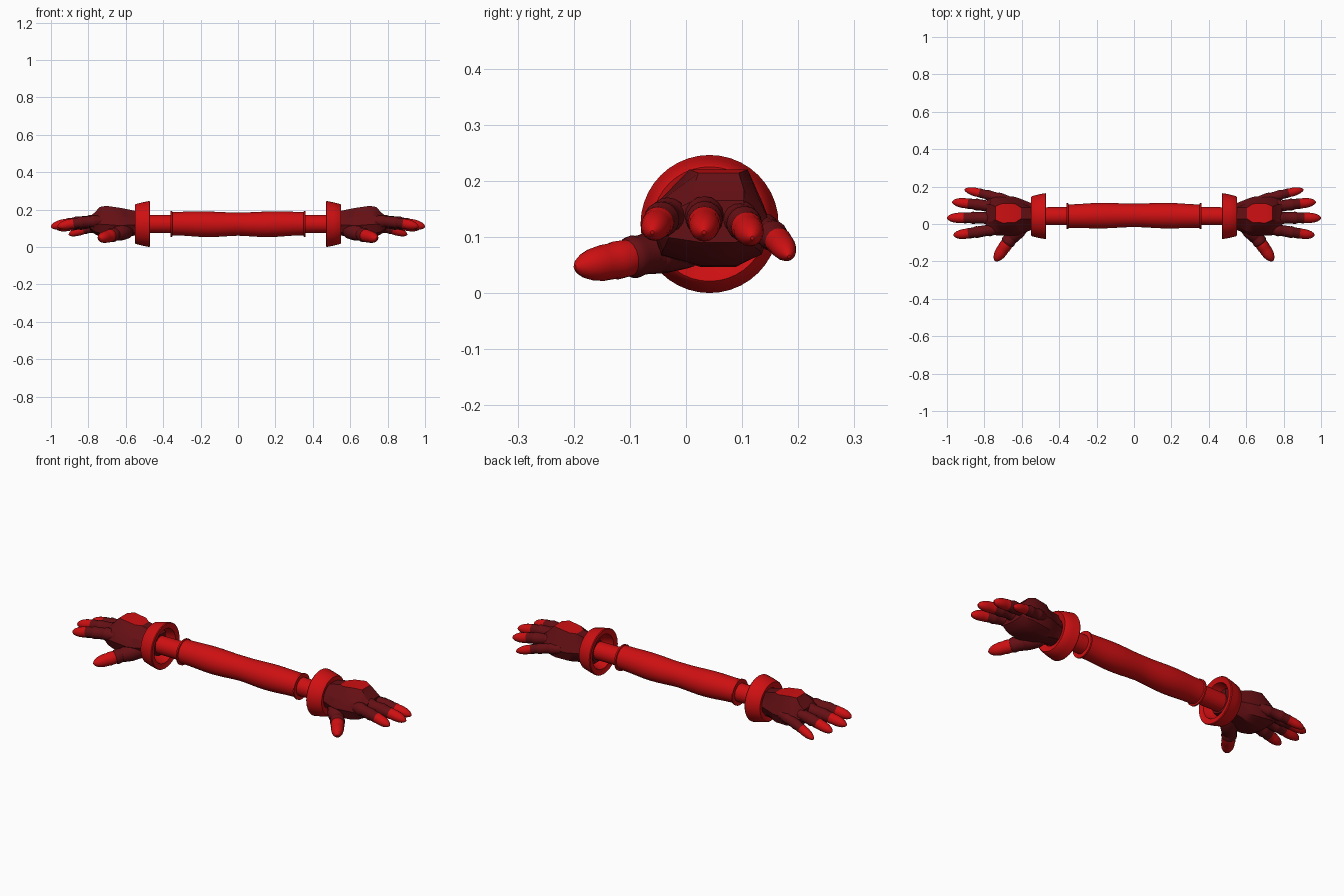
import bpy, bmesh, math
from mathutils import Vector

if "Cube" in bpy.data.objects:
    bpy.data.objects.remove(bpy.data.objects["Cube"], do_unlink=True)

AXIS_Y, AXIS_Z = 0.042, 0.123


def material(name, color):
    m = bpy.data.materials.new(name)
    m.use_nodes = True
    m.diffuse_color = color
    m.node_tree.nodes["Principled BSDF"].inputs["Base Color"].default_value = color
    return m


RED = material("bright red", (0.62, 0.005, 0.006, 1))
DARK = material("dark red", (0.13, 0.005, 0.007, 1))


def loft(name, rings, mats, rule=None, mirror=True, closed=False, angle=35):
    """Skin a list of equal rings; rule(ring, side) picks the material."""
    bm = bmesh.new()
    vs = [[bm.verts.new(p) for p in ring] for ring in rings]
    n = len(vs[0])
    for r in range(len(vs) if closed else len(vs) - 1):
        a, b = vs[r], vs[(r + 1) % len(vs)]
        for s in range(n):
            f = bm.faces.new((a[s], a[(s + 1) % n], b[(s + 1) % n], b[s]))
            f.material_index = rule(r, s) if rule else 0
    if not closed:
        bm.faces.new(vs[0][::-1])
        end = bm.faces.new(vs[-1])
        end.material_index = rule(len(vs) - 2, 0) if rule else 0
    bmesh.ops.recalc_face_normals(bm, faces=bm.faces)
    me = bpy.data.meshes.new(name)
    bm.to_mesh(me)
    bm.free()
    for m in mats:
        me.materials.append(m)
    ob = bpy.data.objects.new(name, me)
    bpy.context.collection.objects.link(ob)
    bpy.ops.object.select_all(action="DESELECT")
    ob.select_set(True)
    bpy.context.view_layer.objects.active = ob
    bpy.ops.object.shade_smooth_by_angle(angle=math.radians(angle))
    if mirror:
        ob.modifiers.new("Mirror", "MIRROR").use_mirror_merge = False
    return ob


def circle(x, r, n=32, dy=0, dz=0):
    return [Vector((x, AXIS_Y + dy + r * math.cos(2 * math.pi * i / n),
                    AXIS_Z + dz + r * math.sin(2 * math.pi * i / n))) for i in range(n)]


# Soft, slightly rumpled sleeve across the middle
rings = [circle(-0.36, 0.048), circle(-0.36, 0.069), circle(-0.352, 0.069)]
for i in range(29):
    x = -0.35 + 0.7 * i / 28
    r = 0.0655 + 0.003 * math.cos(x * 18 + math.pi)
    rings.append(circle(x, r, dy=0.004 * math.cos(x * 4.5), dz=-0.002 * math.sin(abs(x) * 14)))
rings += [circle(0.352, 0.069), circle(0.36, 0.069), circle(0.36, 0.048)]
loft("sleeve", rings, [RED], mirror=False)

# Forearm and flared hollow cuff
loft("forearm", [circle(0.33, 0.049), circle(0.4, 0.048), circle(0.54, 0.047)], [RED])
cuff = [(0.472, 0.116), (0.47, 0.12), (0.474, 0.123), (0.51, 0.116), (0.546, 0.107),
        (0.551, 0.102), (0.548, 0.092), (0.54, 0.07), (0.53, 0.07), (0.515, 0.08), (0.475, 0.092)]
loft("cuff", [circle(x, r, 40) for x, r in cuff], [RED], closed=True)

# Palm: faceted sections of x, near side, far side, top, bottom, flat half width
sections = [
    (0.50, -0.020, 0.104, 0.180, 0.066, 0.028),
    (0.55, -0.032, 0.112, 0.193, 0.062, 0.030),
    (0.605, -0.056, 0.134, 0.205, 0.052, 0.030),
    (0.635, -0.062, 0.145, 0.210, 0.046, 0.050),
    (0.705, -0.062, 0.153, 0.220, 0.048, 0.052),
    (0.740, -0.060, 0.150, 0.214, 0.056, 0.036),
    (0.765, -0.056, 0.140, 0.185, 0.068, 0.045),
    (0.790, -0.048, 0.125, 0.165, 0.090, 0.045),
]
palm = []
for x, y0, y1, zt, zb, a in sections:
    h, c = zt - zb, 0.058
    palm.append([Vector((x, y, z)) for y, z in (
        (c - a, zt), (c + a, zt), (y1 - 0.02, zb + 0.7 * h), (y1, zb + 0.42 * h),
        (y1 - 0.018, zb + 0.12 * h), (c + 0.03, zb), (c - 0.03, zb),
        (y0 + 0.018, zb + 0.12 * h), (y0, zb + 0.42 * h), (y0 + 0.018, zb + 0.7 * h))])
loft("palm", palm, [DARK, RED], lambda r, s: int(s == 0 and 2 <= r <= 4), angle=25)

# Fingers: distance along the finger and relative thickness, with knuckle ridges
SHAPE = [(0, 0.95), (0.16, 1.12), (0.2, 1.17), (0.24, 1.1), (0.26, 1.0), (0.42, 1.04),
         (0.46, 1.1), (0.5, 1.04), (0.52, 0.94), (0.64, 0.98), (0.66, 0.92), (0.76, 0.92),
         (0.85, 0.82), (0.92, 0.64), (0.97, 0.4), (1, 0.12)]


def finger(name, base, mid, tip, radius, nail_start=0.64):
    base, mid, tip = Vector(base), Vector(mid), Vector(tip)
    ctrl = mid * 2 - (base + tip) / 2
    rings = []
    for t, k in SHAPE:
        p = base * (1 - t) ** 2 + ctrl * 2 * t * (1 - t) + tip * t * t
        d = ((ctrl - base) * (1 - t) + (tip - ctrl) * t).normalized()
        u = d.cross(Vector((0, 0, 1))).normalized()
        v = u.cross(d)
        rings.append([p + radius * k * (u * math.cos(math.pi * i / 8) + v * math.sin(math.pi * i / 8))
                      for i in range(16)])
    loft(name, rings, [DARK, RED], lambda r, s: int(SHAPE[r][0] >= nail_start))


finger("index_finger", (0.72, -0.022, 0.138), (0.85, -0.045, 0.13), (0.965, -0.060, 0.108), 0.029)
finger("middle_finger", (0.73, 0.032, 0.140), (0.87, 0.033, 0.13), (1.0, 0.032, 0.108), 0.030)
finger("ring_finger", (0.72, 0.088, 0.135), (0.85, 0.105, 0.122), (0.972, 0.118, 0.098), 0.029)
finger("little_finger", (0.67, 0.125, 0.118), (0.79, 0.157, 0.10), (0.905, 0.184, 0.065), 0.025)
finger("thumb", (0.61, -0.015, 0.085), (0.676, -0.100, 0.063), (0.742, -0.198, 0.046), 0.035, 0.52)

# Fleshy thumb root joining the thumb to the palm
root = [(0.575, 0.03, 0.086, 0.022), (0.595, 0.0, 0.086, 0.042), (0.625, -0.04, 0.078, 0.043),
        (0.655, -0.075, 0.069, 0.036), (0.665, -0.088, 0.066, 0.02)]
d = Vector((0.09, -0.118, -0.02)).normalized()
u = d.cross(Vector((0, 0, 1))).normalized()
v = u.cross(d)
loft("thumb_root", [[Vector(q[:3]) + q[3] * (u * math.cos(math.pi * i / 8) + v * math.sin(math.pi * i / 8))
                     for i in range(16)] for q in root], [DARK])
